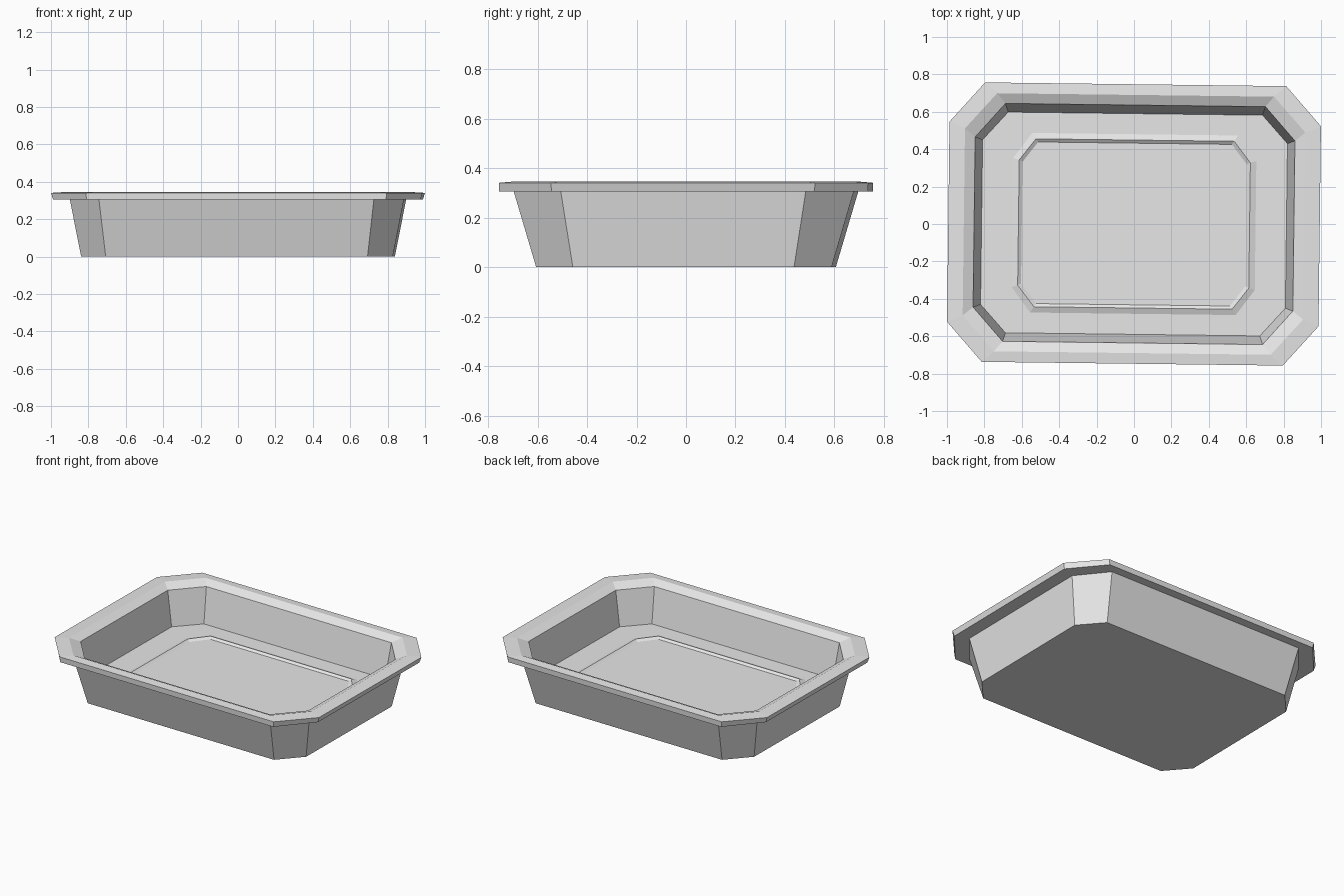
import bpy, bmesh, math
from mathutils import Matrix

cube = bpy.data.objects.get("Cube")
if cube:
    bpy.data.objects.remove(cube)

grey = bpy.data.materials.new("light_grey")
grey.use_nodes = True
grey.diffuse_color = (0.8, 0.8, 0.8, 1)
grey.node_tree.nodes["Principled BSDF"].inputs["Base Color"].default_value = (0.8, 0.8, 0.8, 1)


def ring(bm, hx, hy, cx, cy, z):
    """Rectangle with cut corners: half sizes hx, hy; straight edges end at cx, cy."""
    quarter = [(hx, cy), (cx, hy)]
    pts = quarter + [(-x, y) for x, y in reversed(quarter)]
    pts += [(-x, -y) for x, y in pts]
    return [bm.verts.new((x, y, z)) for x, y in pts]


def loft(name, sections):
    """Skin consecutive rings and cap both ends."""
    bm = bmesh.new()
    rings = [ring(bm, *s) for s in sections]
    for a, b in zip(rings, rings[1:]):
        for i in range(len(a)):
            j = (i + 1) % len(a)
            bm.faces.new((a[i], a[j], b[j], b[i]))
    bm.faces.new(list(reversed(rings[0])))
    bm.faces.new(rings[-1])
    bmesh.ops.recalc_face_normals(bm, faces=bm.faces)
    # The tray sits turned very slightly about its vertical axis
    bm.transform(Matrix.Rotation(math.radians(-0.71), 4, "Z"))
    mesh = bpy.data.meshes.new(name)
    bm.to_mesh(mesh)
    bm.free()
    mesh.materials.append(grey)
    obj = bpy.data.objects.new(name, mesh)
    bpy.context.collection.objects.link(obj)
    return obj


FLOOR = 0.09

loft("tray", [
    # outer wall
    (0.833, 0.597, 0.70, 0.447, 0),
    (0.893, 0.687, 0.735, 0.495, 0.305),
    # rim: underside, lip, crown, inner bevel
    (0.982, 0.745, 0.80, 0.53, 0.305),
    (0.993, 0.747, 0.805, 0.535, 0.341),
    (0.91, 0.69, 0.74, 0.50, 0.346),
    (0.855, 0.636, 0.695, 0.455, 0.32),
    # inner wall
    (0.815, 0.59, 0.68, 0.44, FLOOR),
    # low ridge around the floor
    (0.65, 0.48, 0.55, 0.345, FLOOR),
    (0.618, 0.449, 0.53, 0.335, FLOOR + 0.012),
    (0.60, 0.432, 0.518, 0.325, FLOOR),
])
